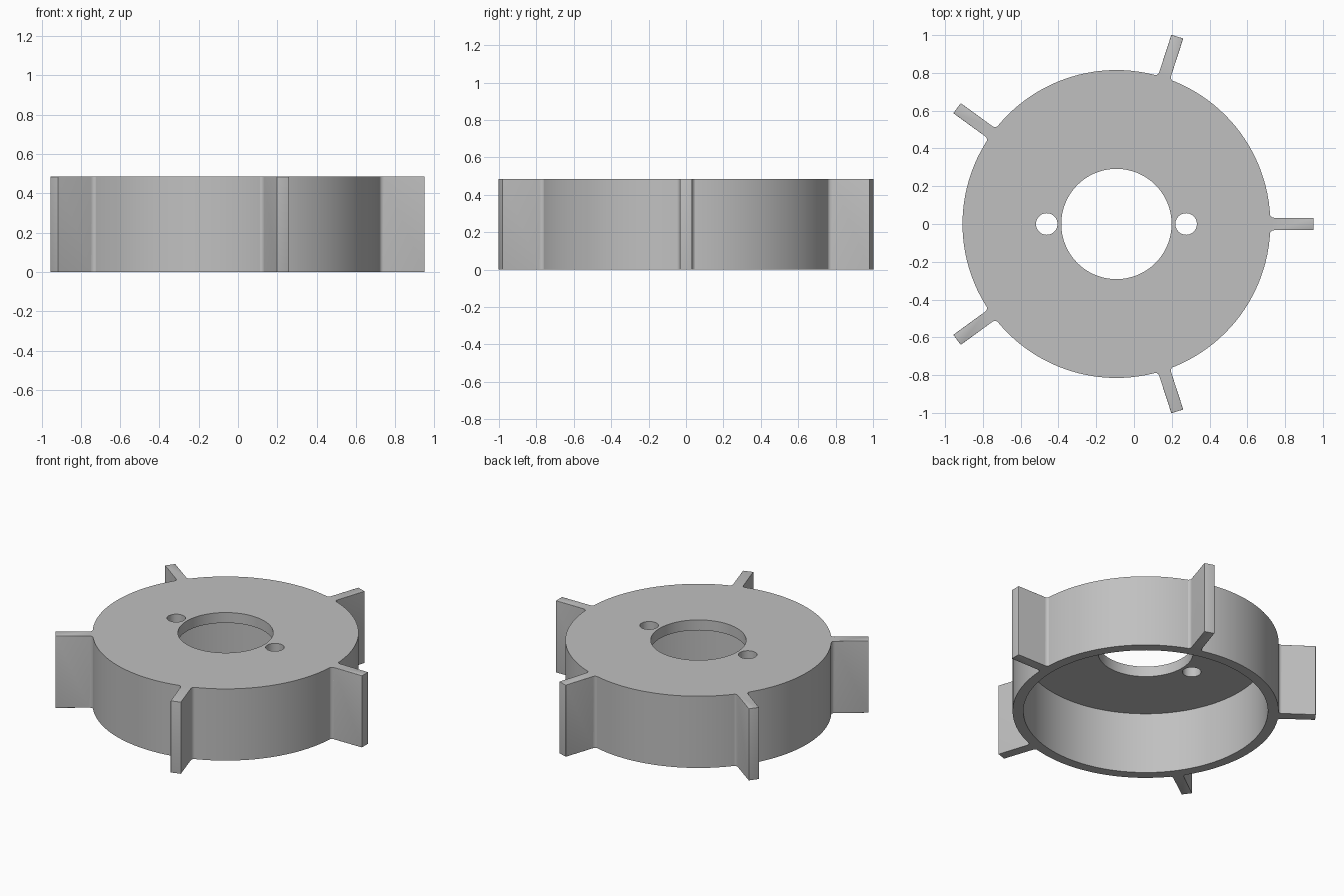
import bpy, bmesh, math
from mathutils import Matrix, Vector

cube = bpy.data.objects.get("Cube")
if cube:
    bpy.data.objects.remove(cube, do_unlink=True)

CENTRE = Vector((-0.093, 0, 0))
OUTER, INNER, BORE = 0.815, 0.749, 0.292
HEIGHT, PLATE = 0.485, 0.07
TIP, HALF_FIN, FILLET = 1.043, 0.033, 0.022
FINS = 5

grey = bpy.data.materials.new("plain grey")
grey.use_nodes = True
colour = (0.53, 0.53, 0.53, 1)
grey.diffuse_color = colour
grey.node_tree.nodes["Principled BSDF"].inputs["Base Color"].default_value = colour


def make_object(name, bm):
    bmesh.ops.recalc_face_normals(bm, faces=bm.faces)
    mesh = bpy.data.meshes.new(name)
    bm.to_mesh(mesh)
    bm.free()
    mesh.materials.append(grey)
    obj = bpy.data.objects.new(name, mesh)
    obj.location = CENTRE
    bpy.context.collection.objects.link(obj)
    return obj


def activate(obj):
    bpy.ops.object.select_all(action='DESELECT')
    obj.select_set(True)
    bpy.context.view_layer.objects.active = obj


def smooth(obj):
    activate(obj)
    bpy.ops.object.shade_smooth_by_angle(angle=math.radians(40))


# Drum: an upside-down cup with a bored top, turned from its cross-section
bm = bmesh.new()
section = [(OUTER, 0), (OUTER, HEIGHT), (BORE, HEIGHT),
           (BORE, HEIGHT - PLATE), (INNER, HEIGHT - PLATE), (INNER, 0)]
verts = [bm.verts.new((r, 0, z)) for r, z in section]
edges = [bm.edges.new((verts[i - 1], verts[i])) for i in range(len(verts))]
bmesh.ops.spin(bm, geom=verts + edges, cent=(0, 0, 0), axis=(0, 0, 1),
               angle=math.tau, steps=128, use_duplicate=False)
bmesh.ops.remove_doubles(bm, verts=bm.verts, dist=1e-4)
drum = make_object("drum", bm)

# Two pin holes through the top plate
bm = bmesh.new()
for side in (-1, 1):
    bmesh.ops.create_cone(bm, cap_ends=True, segments=48, radius1=0.057,
                          radius2=0.057, depth=0.4,
                          matrix=Matrix.Translation((side * 0.369, 0, HEIGHT)))
cutter = make_object("pin_hole_cutter", bm)
cutter.hide_render = True
cut = drum.modifiers.new("pin holes", 'BOOLEAN')
cut.operation = 'DIFFERENCE'
cut.solver = 'EXACT'
cut.object = cutter
activate(drum)
bpy.ops.object.modifier_apply(modifier=cut.name)
bpy.data.objects.remove(cutter, do_unlink=True)
smooth(drum)

# Fin outline: root buried in the wall, small fillets, straight blade
root = OUTER - 0.003
half = [(root - 0.03, HALF_FIN + FILLET)]
for i in range(5):
    a = math.pi / 2 * i / 4
    half.append((root + FILLET * (1 - math.cos(a)),
                 HALF_FIN + FILLET * (1 - math.sin(a))))
half.append((TIP, HALF_FIN))
outline = half + [(x, -y) for x, y in reversed(half)]

# Fins: extruded blades with rounded tips and rims
for n in range(FINS):
    bm = bmesh.new()
    base = bm.faces.new([bm.verts.new((x, y, 0)) for x, y in outline])
    top = bmesh.ops.extrude_face_region(bm, geom=[base])["geom"]
    bmesh.ops.translate(bm, vec=(0, 0, HEIGHT),
                        verts=[g for g in top if isinstance(g, bmesh.types.BMVert)])
    bmesh.ops.recalc_face_normals(bm, faces=bm.faces)
    exposed = [e for e in bm.edges
               if max(v.co.x for v in e.verts) > TIP - 0.01]
    bmesh.ops.bevel(bm, geom=exposed, offset=0.014, segments=4,
                    profile=0.5, affect='EDGES', clamp_overlap=True)
    fin = make_object(f"fin_{n + 1}", bm)
    fin.rotation_euler.z = math.tau * n / FINS
    smooth(fin)
